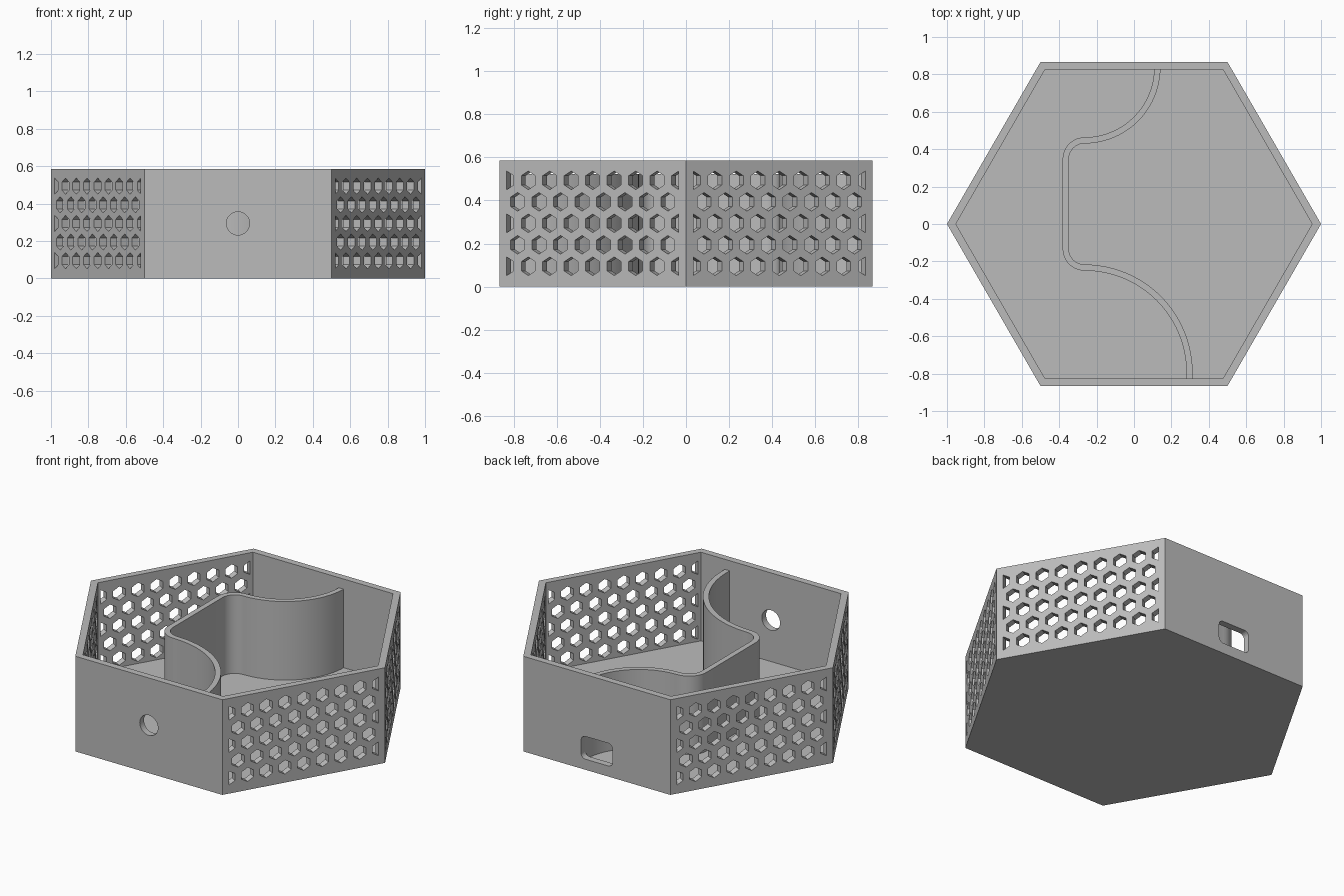
import bpy, bmesh
from math import sin, cos, pi, radians, sqrt
from mathutils import Matrix, Vector

if "Cube" in bpy.data.objects:
    bpy.data.objects.remove(bpy.data.objects["Cube"])

HEIGHT, FLOOR, WALL = 0.585, 0.04, 0.041
APOTHEM = sqrt(3) / 2

grey = bpy.data.materials.new("plain grey")
grey.use_nodes = True
grey.diffuse_color = (0.5, 0.5, 0.5, 1)
grey.node_tree.nodes["Principled BSDF"].inputs["Base Color"].default_value = (0.5, 0.5, 0.5, 1)


def arc(cx, cy, r, start, end, steps):
    """Points along an arc, angles in degrees."""
    angles = [radians(start + (end - start) * i / steps) for i in range(steps + 1)]
    return [(cx + r * cos(a), cy + r * sin(a)) for a in angles]


def add_prism(bm, outline, low, high, matrix=Matrix()):
    """Extrude a 2D outline between two heights, then place it."""
    bottom = [bm.verts.new(matrix @ Vector((x, y, low))) for x, y in outline]
    top = [bm.verts.new(matrix @ Vector((x, y, high))) for x, y in outline]
    bm.faces.new(bottom[::-1])
    bm.faces.new(top)
    n = len(outline)
    for i in range(n):
        j = (i + 1) % n
        bm.faces.new((bottom[i], bottom[j], top[j], top[i]))


def make_object(name, bm):
    bmesh.ops.recalc_face_normals(bm, faces=bm.faces)
    mesh = bpy.data.meshes.new(name)
    bm.to_mesh(mesh)
    bm.free()
    mesh.materials.append(grey)
    obj = bpy.data.objects.new(name, mesh)
    bpy.context.collection.objects.link(obj)
    return obj


def subtract(target, cutter):
    cutter.hide_render = True
    mod = target.modifiers.new("cut", 'BOOLEAN')
    mod.operation, mod.solver, mod.object = 'DIFFERENCE', 'EXACT', cutter
    bpy.context.view_layer.objects.active = target
    bpy.ops.object.modifier_apply(modifier=mod.name)
    bpy.data.objects.remove(cutter)


def wall_frame(degrees):
    """Local x runs along a wall, y is up, z points outward."""
    a = radians(degrees)
    along, out = Vector((-sin(a), cos(a), 0)), Vector((cos(a), sin(a), 0))
    m = Matrix((along, Vector((0, 0, 1)), out)).transposed().to_4x4()
    m.translation = out * APOTHEM
    return m


def hexagon(radius):
    return arc(0, 0, radius, 0, 300, 5)


# Hexagonal tray: outer block minus the inner space
bm = bmesh.new()
add_prism(bm, hexagon(1), 0, HEIGHT)
tray = make_object("hexagonal_tray", bm)
bm = bmesh.new()
add_prism(bm, hexagon(1 - WALL / APOTHEM), FLOOR, HEIGHT + 0.1)
subtract(tray, make_object("inner_space", bm))

# Honeycomb vents in the four slanted walls, clipped at the wall margins
PITCH, VENT, LIMIT = 0.115, 0.043, 0.46
bm = bmesh.new()
for angle in (-30, 30, 150, 210):
    frame = wall_frame(angle)
    for row in range(5):
        z = 0.095 + row * PITCH * APOTHEM
        count = 9 - row % 2
        for i in range(count):
            u = (i - (count - 1) / 2) * PITCH
            outline = arc(u, z, VENT, 30, 330, 5)
            outline = [p for p in outline if abs(p[0]) < LIMIT + 0.001]
            add_prism(bm, outline, -0.06, 0.02, frame)

# Round hole in the front wall
add_prism(bm, arc(0, 0.294, 0.062, 0, 350, 35), -0.06, 0.02, wall_frame(-90))

# Rounded slot low in the back wall
slot = []
for sx, sz, start in ((1, 1, 0), (-1, 1, 90), (-1, -1, 180), (1, -1, 270)):
    slot += arc(sx * 0.077, 0.135 + sz * 0.04, 0.03, start, start + 90, 6)
add_prism(bm, slot, -0.06, 0.02, wall_frame(90))
subtract(tray, make_object("wall_openings", bm))


# Curved partition: arcs joined into one ribbon of even thickness
def partition_side(offset):
    x = -0.265
    return (arc(x, 0.837, 0.39 - offset, 0, -90, 20)
            + arc(x, 0.347, 0.1 + offset, 90, 180, 12)
            + arc(x, -0.133, 0.1 + offset, 180, 270, 12)
            + arc(x, -0.795, 0.562 - offset, 90, 0, 24)
            + [(0.297 - offset, -0.835)])


bm = bmesh.new()
add_prism(bm, partition_side(0.0165) + partition_side(-0.0165)[::-1], FLOOR - 0.01, 0.523)
partition = make_object("curved_partition", bm)
bpy.ops.object.select_all(action='DESELECT')
partition.select_set(True)
bpy.context.view_layer.objects.active = partition
bpy.ops.object.shade_smooth_by_angle(angle=radians(30))
